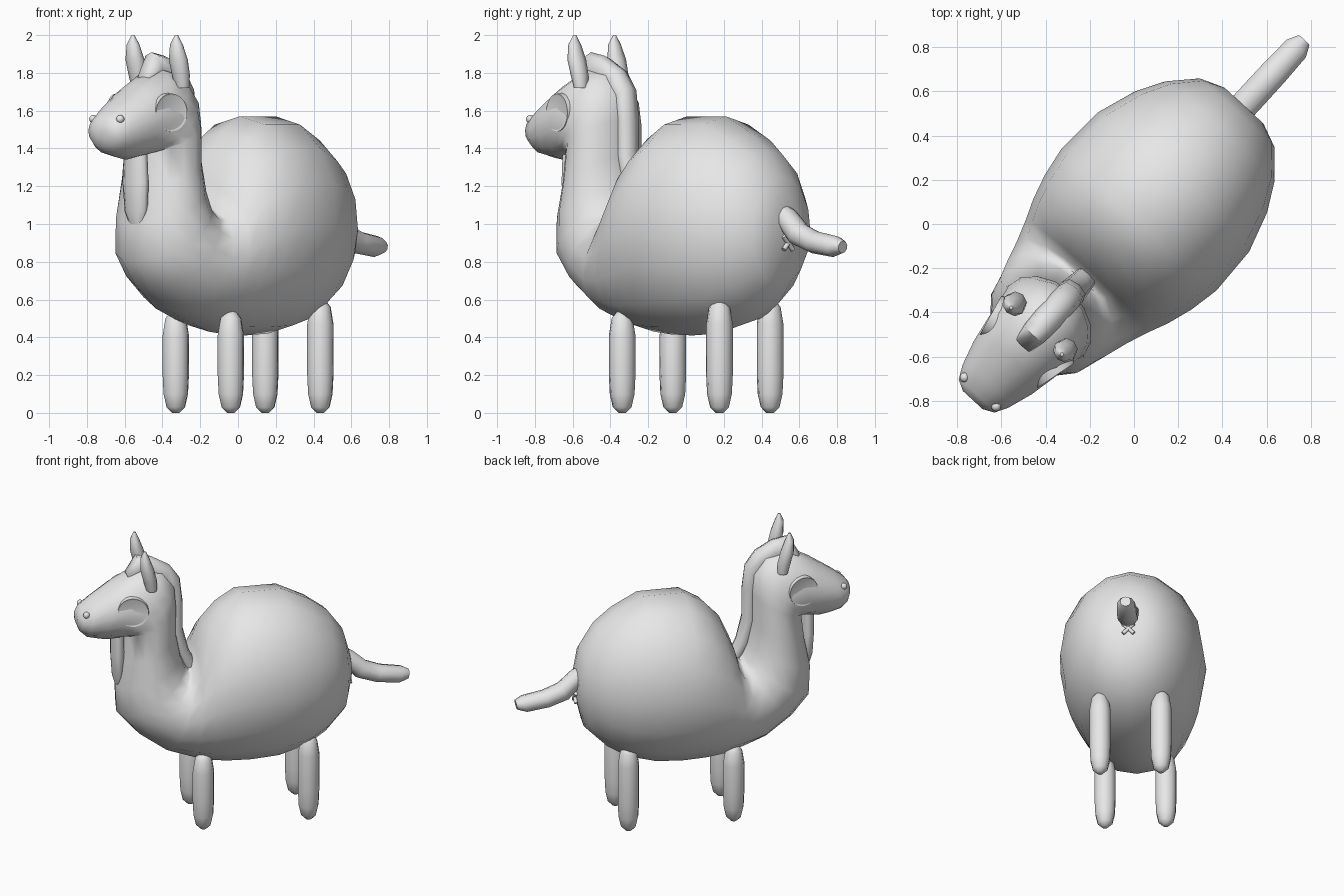
import bpy, bmesh, math
from mathutils import Vector, Matrix

cube = bpy.data.objects.get("Cube")
if cube:
    bpy.data.objects.remove(cube, do_unlink=True)

grey = bpy.data.materials.new("plain_grey")
grey.use_nodes = True
grey.diffuse_color = (0.8, 0.8, 0.8, 1)
grey.node_tree.nodes["Principled BSDF"].inputs["Base Color"].default_value = (0.8, 0.8, 0.8, 1)

# Animal's own axes: forward, left, up; it stands diagonally on the ground
FWD = Vector((-0.677, -0.736, 0))
LEFT = Vector((0.736, -0.677, 0))
UP = Vector((0, 0, 1))
MID = Vector((0.05, 0.05, 0))


def place(u, v, z):
    return MID + FWD * u + LEFT * v + UP * z


def finish(name, bm, angle=60):
    bmesh.ops.recalc_face_normals(bm, faces=bm.faces)
    mesh = bpy.data.meshes.new(name)
    bm.to_mesh(mesh)
    bm.free()
    mesh.materials.append(grey)
    obj = bpy.data.objects.new(name, mesh)
    bpy.context.collection.objects.link(obj)
    bpy.ops.object.select_all(action="DESELECT")
    obj.select_set(True)
    bpy.context.view_layer.objects.active = obj
    bpy.ops.object.shade_smooth_by_angle(angle=math.radians(angle))
    return obj


def loft(name, rings, sides=16, side=0.0, power=1.0):
    """Skin oval rings, each given by two profile points and a half width."""
    bm = bmesh.new()
    loops = []
    for a, b, w in rings:
        a, b = Vector(a), Vector(b)
        c, h = (a + b) / 2, (a - b) / 2
        loop = []
        for i in range(sides):
            t = math.tau * i / sides
            x, y = [math.copysign(abs(q) ** power, q) for q in (math.cos(t), math.sin(t))]
            p = c + h * x
            loop.append(bm.verts.new(place(p.x, side + w * y, p.y)))
        loops.append(loop)
    for l1, l2 in zip(loops, loops[1:]):
        for i in range(sides):
            j = (i + 1) % sides
            bm.faces.new((l1[i], l1[j], l2[j], l2[i]))
    bm.faces.new(loops[0])
    bm.faces.new(loops[-1])
    return finish(name, bm)


# Body, neck and head as one skin from rump to muzzle
loft("body", [
    ((-0.66, 1.10), (-0.66, 0.88), 0.12),
    ((-0.62, 1.25), (-0.61, 0.68), 0.23),
    ((-0.52, 1.39), (-0.48, 0.55), 0.335),
    ((-0.40, 1.48), (-0.35, 0.47), 0.405),
    ((-0.22, 1.57), (-0.16, 0.42), 0.465),
    ((0.06, 1.57), (0.02, 0.41), 0.475),
    ((0.19, 1.49), (0.17, 0.415), 0.45),
    ((0.29, 1.38), (0.30, 0.43), 0.415),
    ((0.36, 1.22), (0.42, 0.47), 0.375),
    ((0.39, 1.10), (0.58, 0.53), 0.34),
    ((0.41, 1.09), (0.76, 0.66), 0.31),
    ((0.43, 1.12), (0.88, 0.80), 0.285),
    ((0.46, 1.20), (0.89, 1.00), 0.262),
    ((0.49, 1.35), (0.85, 1.20), 0.24),
    ((0.49, 1.55), (0.83, 1.38), 0.232),
    ((0.50, 1.69), (0.87, 1.36), 0.225),
    ((0.58, 1.80), (0.91, 1.35), 0.215),
    ((0.72, 1.83), (0.95, 1.34), 0.2),
    ((0.89, 1.74), (1.01, 1.35), 0.178),
    ((1.04, 1.64), (1.09, 1.37), 0.142),
    ((1.12, 1.58), (1.13, 1.41), 0.11),
    ((1.15, 1.54), (1.15, 1.46), 0.06),
])

# Crest from the forehead down the back of the neck
loft("mane", [
    ((0.82, 1.79), (0.80, 1.74), 0.045),
    ((0.75, 1.91), (0.72, 1.74), 0.06),
    ((0.65, 1.89), (0.66, 1.72), 0.065),
    ((0.53, 1.82), (0.60, 1.69), 0.065),
    ((0.46, 1.72), (0.56, 1.63), 0.065),
    ((0.44, 1.55), (0.54, 1.54), 0.065),
    ((0.44, 1.36), (0.54, 1.36), 0.065),
    ((0.40, 1.20), (0.50, 1.18), 0.06),
    ((0.35, 1.10), (0.43, 1.05), 0.05),
], sides=8, power=0.75)

# Beard hanging under the chin
loft("beard", [
    ((0.92, 1.40), (0.83, 1.40), 0.075),
    ((0.92, 1.22), (0.83, 1.22), 0.085),
    ((0.91, 1.07), (0.83, 1.07), 0.075),
    ((0.89, 1.00), (0.85, 1.00), 0.045),
], sides=10)

# Drooping tail
loft("tail", [
    ((-0.61, 1.12), (-0.59, 1.02), 0.05),
    ((-0.69, 1.08), (-0.63, 0.98), 0.068),
    ((-0.78, 1.00), (-0.71, 0.89), 0.068),
    ((-0.88, 0.96), (-0.84, 0.845), 0.067),
    ((-1.02, 0.935), (-0.99, 0.825), 0.062),
    ((-1.065, 0.91), (-1.055, 0.845), 0.035),
], sides=10)


def upright(u, levels):
    return [((u + lean + r, z), (u + lean - r, z), w) for z, r, w, lean in levels]


# Parts mirrored left and right
for label, s in (("left", 1), ("right", -1)):
    # Legs with tapered feet
    for end, u, top in (("front", 0.345, 0.54), ("rear", -0.355, 0.6)):
        stations = [(0, 0.02), (0.03, 0.05), (0.1, 0.066), (0.2, 0.071),
                    (top - 0.13, 0.071), (top - 0.04, 0.056), (top, 0.025)]
        loft(f"{end}_{label}_leg", upright(u, [(z, r, r, 0) for z, r in stations]),
             sides=10, side=0.198 * s)

    # Leaf-shaped ear
    loft(f"{label}_ear", upright(0.69, [
        (1.72, 0.035, 0.04, -0.01), (1.79, 0.045, 0.05, 0), (1.87, 0.045, 0.055, 0.02),
        (1.95, 0.03, 0.038, 0.035), (2.0, 0.008, 0.008, 0.035)]),
        sides=8, side=0.156 * s)

    # Large round eye disc with a raised rim, sunk into the head
    normal = (LEFT * s * 0.97 + FWD * 0.23).normalized()
    turn = normal.to_track_quat("Z", "Y").to_matrix().to_4x4()
    bm = bmesh.new()
    bmesh.ops.create_cone(bm, cap_ends=True, segments=28, radius1=0.105, radius2=0.1, depth=0.06,
                          matrix=Matrix.Translation(place(0.805, 0.172 * s, 1.59)) @ turn)
    bm.normal_update()
    outer = max(bm.faces, key=lambda f: f.normal.dot(normal))
    bmesh.ops.inset_region(bm, faces=[outer], thickness=0.012, depth=-0.004)
    finish(f"{label}_eye", bm, 35)

    # Nostril bead
    bm = bmesh.new()
    bmesh.ops.create_uvsphere(bm, u_segments=12, v_segments=8, radius=0.022,
                              matrix=Matrix.Translation(place(1.1, 0.097 * s, 1.555)))
    finish(f"{label}_nostril", bm)

    # One stroke of the small cross below the tail
    axis = (LEFT * s + UP).normalized()
    bm = bmesh.new()
    bmesh.ops.create_cone(bm, cap_ends=True, segments=8, radius1=0.013, radius2=0.013, depth=0.1,
                          matrix=Matrix.Translation(place(-0.668, 0, 0.9))
                          @ axis.to_track_quat("Z", "Y").to_matrix().to_4x4())
    finish(f"{label}_cross_stroke", bm)
